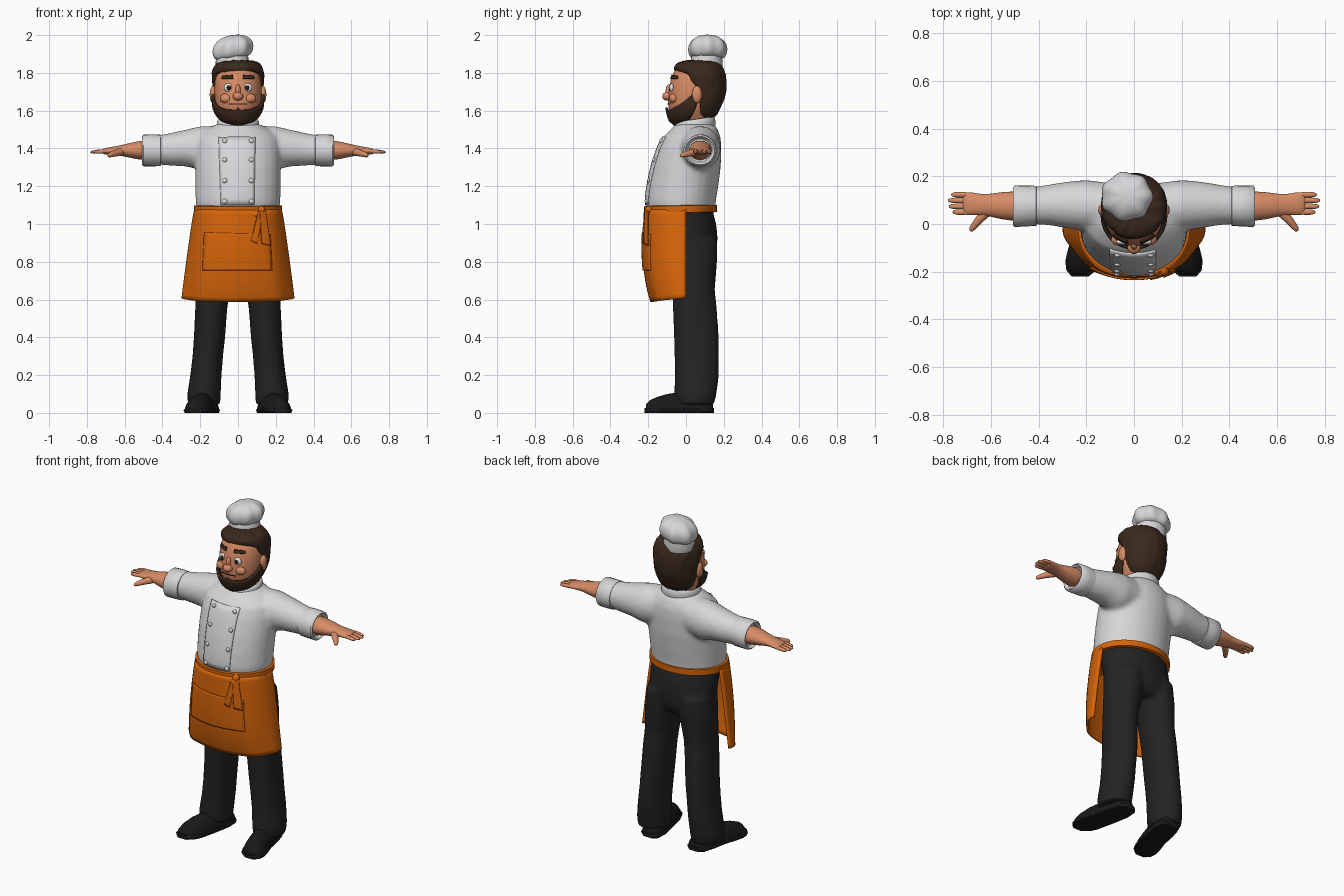
import bpy, bmesh, math, random
from mathutils import Vector

if "Cube" in bpy.data.objects:
    bpy.data.objects.remove(bpy.data.objects["Cube"])

random.seed(4)


def material(name, r, g, b):
    m = bpy.data.materials.new(name)
    m.diffuse_color = (r, g, b, 1)
    m.use_nodes = True
    m.node_tree.nodes["Principled BSDF"].inputs["Base Color"].default_value = m.diffuse_color
    return m


WHITE = material("white cloth", .68, .68, .70)
SKIN = material("skin", .68, .26, .13)
ORANGE = material("orange cloth", .68, .13, .003)
BLACK = material("black trousers", .017, .017, .018)
SHOE = material("black leather", .010, .010, .011)
HAIR = material("dark brown hair", .042, .022, .012)
EYE = material("eye white", .8, .8, .8)
DARK = material("dark iris", .02, .012, .01)


def finish(name, bm, mat, sub=0, remesh=0, thick=0, mirror=False):
    bmesh.ops.recalc_face_normals(bm, faces=bm.faces)
    me = bpy.data.meshes.new(name)
    bm.to_mesh(me)
    bm.free()
    ob = bpy.data.objects.new(name, me)
    bpy.context.collection.objects.link(ob)
    me.materials.append(mat)
    for p in me.polygons:
        p.use_smooth = True
    if thick:
        s = ob.modifiers.new("thickness", 'SOLIDIFY')
        s.thickness, s.offset = thick, 0
    if mirror:
        ob.modifiers.new("mirror", 'MIRROR')
    if remesh:
        r = ob.modifiers.new("blend", 'REMESH')
        r.mode, r.voxel_size, r.use_smooth_shade = 'VOXEL', remesh, True
        s = ob.modifiers.new("soften", 'SMOOTH')
        s.factor, s.iterations = .5, 8
    if sub:
        ob.modifiers.new("round", 'SUBSURF').levels = sub
    return ob


def skin_rings(bm, rings, cap=True, closed=True):
    rows = [[bm.verts.new(p) for p in r] for r in rings]
    n = len(rows[0])
    for a, b in zip(rows, rows[1:]):
        for i in range(n if closed else n - 1):
            j = (i + 1) % n
            bm.faces.new((a[i], a[j], b[j], b[i]))
    if cap:
        bm.faces.new(rows[0][::-1])
        bm.faces.new(rows[-1])


def ring(c, u, v, n=28):
    c, u, v = Vector(c), Vector(u), Vector(v)
    return [c + u * math.cos(t) + v * math.sin(t) for t in (2 * math.pi * i / n for i in range(n))]


def upright(rows, n=28):  # rows: z, centre x, centre y, radius x, radius y
    return [ring((x, y, z), (rx, 0, 0), (0, ry, 0), n) for z, x, y, rx, ry in rows]


def sideways(rows, n=24):  # rows: x, centre y, centre z, radius y, radius z
    return [ring((x, y, z), (0, ry, 0), (0, 0, rz), n) for x, y, z, ry, rz in rows]


def loft(name, rings, mat, **kw):
    bm = bmesh.new()
    skin_rings(bm, rings)
    return finish(name, bm, mat, **kw)


def ball(name, c, s, mat, mirror=False):
    bm = bmesh.new()
    bmesh.ops.create_uvsphere(bm, u_segments=20, v_segments=12, radius=1)
    for v in bm.verts:
        v.co = Vector(c) + Vector((v.co.x * s[0], v.co.y * s[1], v.co.z * s[2]))
    return finish(name, bm, mat, mirror=mirror)


def front_y(ob, x, z):
    ev = ob.evaluated_get(bpy.context.evaluated_depsgraph_get())
    hit, p, _, _ = ev.ray_cast(Vector((x, -1, z)), Vector((0, 1, 0)))
    return p.y if hit else 0


def plate(name, ob, corners, mat, thick=.008, off=.003, mirror=False, n=12):
    # quad patch draped over the front of another part; corners are x, z
    a, b, c, d = [Vector(p) for p in corners]
    rows = []
    for j in range(n + 1):
        l, r = a.lerp(d, j / n), b.lerp(c, j / n)
        pts = [l.lerp(r, i / n) for i in range(n + 1)]
        rows.append([(p.x, front_y(ob, p.x, p.y) - off, p.y) for p in pts])
    bm = bmesh.new()
    skin_rings(bm, rows, cap=False, closed=False)
    return finish(name, bm, mat, thick=thick, mirror=mirror)


# Jacket: torso and both sleeves blended together
bm = bmesh.new()
skin_rings(bm, upright([
    (1.06, 0, -.025, .217, .178), (1.12, 0, -.028, .225, .186), (1.2, 0, -.017, .226, .188),
    (1.3, 0, 0, .228, .184), (1.4, 0, .018, .226, .17), (1.46, 0, .03, .215, .153),
    (1.50, 0, .043, .17, .125), (1.535, 0, .048, .10, .098)]))
for s in (1, -1):
    skin_rings(bm, sideways([
        (s * .08, .07, 1.41, .1, .11), (s * .2, .077, 1.402, .108, .116), (s * .28, .08, 1.402, .098, .097),
        (s * .36, .08, 1.395, .085, .086), (s * .46, .075, 1.39, .074, .074)]))
jacket = finish("jacket", bm, WHITE, remesh=.012)
loft("sleeve_cuff", sideways([
    (.405, .076, 1.39, .07, .07), (.41, .076, 1.39, .084, .083), (.45, .076, 1.39, .086, .085),
    (.5, .074, 1.389, .087, .084), (.508, .074, 1.389, .078, .075), (.49, .074, 1.389, .064, .062)]),
    WHITE, mirror=True)
plate("jacket_flap", jacket, [(-.09, 1.10), (.085, 1.10), (.092, 1.46), (-.102, 1.46)], WHITE)
for z in (1.44, 1.34, 1.23, 1.12):
    ball("button", (.07, front_y(jacket, .07, z) - .009, z), (.013, .008, .013), WHITE, True)

# Collar, open at the front
rows = []
for r, h in ((.104, -.035), (.108, .0), (.1, .028)):
    angs = [math.radians(-90 + 14 + 332 * i / 32) for i in range(33)]
    rows.append([(r * math.cos(a), .046 + r * math.sin(a) * .98, 1.528 + h + .014 * math.sin(a)) for a in angs])
bm = bmesh.new()
skin_rings(bm, rows, cap=False, closed=False)
finish("collar", bm, WHITE, thick=.014, sub=1)

# Forearm, hand and fingers
loft("forearm", sideways([
    (.44, .075, 1.39, .06, .055), (.52, .075, 1.39, .063, .052), (.58, .078, 1.39, .053, .037),
    (.63, .08, 1.389, .043, .026), (.67, .084, 1.387, .048, .021), (.705, .086, 1.385, .049, .017),
    (.72, .086, 1.384, .042, .012)]), SKIN, sub=1, mirror=True)
for y, tip in ((.05, .762), (.074, .778), (.099, .782), (.123, .768)):
    loft("finger", sideways([(.69, y, 1.386, .012, .012), (.73, y, 1.384, .013, .012),
                             (tip - .012, y, 1.381, .0115, .010), (tip, y, 1.38, .005, .004)], 10),
         SKIN, sub=1, mirror=True)
loft("thumb", [ring(c, (r * .7, r * .7, 0), (0, 0, r), 12) for c, r in (
    ((.60, .065, 1.385), .024), ((.64, .03, 1.378), .02), ((.665, .0, 1.37), .016),
    ((.682, -.022, 1.364), .013), ((.688, -.03, 1.362), .006))], SKIN, sub=1, mirror=True)

# Trousers: hips and both legs blended together
bm = bmesh.new()
skin_rings(bm, upright([(.80, 0, .03, .16, .11), (.86, 0, .03, .205, .135), (.94, 0, .022, .208, .145),
                        (1.0, 0, .01, .208, .15), (1.08, 0, -.01, .208, .15)]))
for s in (1, -1):
    skin_rings(bm, upright([(z, s * x, y, rx, ry) for z, x, y, rx, ry in (
        (.045, .18, .048, .086, .102), (.1, .18, .05, .089, .112), (.2, .17, .058, .083, .117),
        (.3, .16, .057, .081, .118), (.4, .151, .055, .083, .119), (.55, .142, .047, .085, .117),
        (.65, .132, .04, .09, .113), (.8, .115, .043, .102, .122), (.92, .105, .035, .1, .13))]))
finish("trousers", bm, BLACK, remesh=.012)

# Shoes: rounded upper cut flat at the ground, plus a sole
FOOT = [(.143, .155, .035, .05), (.125, .157, .055, .08), (.06, .165, .066, .1), (-.03, .182, .066, .11),
        (-.1, .202, .07, .1), (-.15, .214, .07, .085), (-.19, .222, .058, .068), (-.213, .226, .034, .045)]
for name, grow, top in (("shoe", 1, 1), ("shoe_sole", 1.06, 0)):
    rings = []
    for y, x, w, h in FOOT:
        hh = h if top else .026
        r = ring((x, y * (1.03 if not top else 1), 0 if top else hh / 2),
                 (w * grow, 0, 0), (0, 0, hh if top else hh * .75), 24)
        rings.append([(p.x, p.y, min(max(p.z, 0), hh)) for p in r])
    loft(name, rings, SHOE, mirror=True)


# Apron: wraps the front half and flares to the hem
def apron_point(t, k):
    a = math.pi * t
    w = .226 + .066 * k ** .85
    d = .217 + .006 * math.sin(math.pi * k) - .037 * k ** 4
    c, s = math.cos(a), math.sin(a)
    ripple = 1 + .012 * k * math.sin(a * 9)
    return (-w * math.copysign(abs(c) ** .85, c) * ripple, -d * s ** .85 * ripple,
            1.075 - k * (.467 + .02 * s))


bm = bmesh.new()
skin_rings(bm, [[apron_point(i / 48, k / 20) for i in range(49)] for k in range(21)], cap=False, closed=False)
apron = finish("apron", bm, ORANGE, thick=.012)
plate("apron_pocket", apron, [(-.187, .755), (.18, .755), (.17, .945), (-.178, .955)], ORANGE, n=20)

# Waistband all the way round, with knot, bow and two tails
band = []
for dz, g in ((-.022, -.012), (-.02, .007), (.016, .007), (.02, -.012)):
    band.append([(p.x, p.y, p.z + dz + .018 * p.y) for p in
                 ring((0, -.029, 1.081), (.227 + g, 0, 0), (0, .186 + g, 0), 40)])
loft("waistband", band, ORANGE)
ball("apron_knot", (.125, -.195, 1.072), (.02, .022, .022), ORANGE)
ball("bow_loop", (.092, -.205, 1.05), (.03, .012, .013), ORANGE)
plate("apron_tail", apron, [(.125, .895), (.172, .885), (.145, 1.07), (.115, 1.07)], ORANGE, off=.012)
plate("apron_tail", apron, [(.068, .91), (.1, .895), (.135, 1.065), (.108, 1.065)], ORANGE, off=.008)

# Head and neck
HEAD = [(1.49, 0, .045, .074, .074), (1.55, 0, .04, .078, .085), (1.58, 0, .03, .102, .115),
        (1.63, 0, .035, .121, .133), (1.70, 0, .04, .127, .135), (1.77, 0, .046, .124, .127),
        (1.82, 0, .05, .107, .11), (1.845, 0, .05, .07, .08)]
head = loft("head", upright(HEAD), SKIN, sub=1)
ball("ear", (.132, .058, 1.685), (.018, .027, .046), SKIN, True)
ball("nose", (0, -.1, 1.676), (.028, .026, .023), SKIN)
ball("nose_bridge", (0, -.088, 1.705), (.014, .02, .035), SKIN)
ball("cheek", (.062, -.066, 1.665), (.034, .024, .026), SKIN, True)
ey = front_y(head, .05, 1.722)
ball("eye", (.051, ey + .002, 1.722), (.024, .012, .023), EYE, True)
ball("iris", (.049, ey - .008, 1.721), (.011, .005, .013), DARK, True)
plate("eyebrow", head, [(.026, 1.768), (.086, 1.768), (.08, 1.785), (.028, 1.789)], HAIR, .009, .005, True, 6)
plate("mouth", head, [(-.045, 1.632), (.045, 1.632), (.048, 1.637), (-.048, 1.637)], DARK, .004, .001, False, 8)

# Hair: full at the top, set back behind the face and ears lower down
rings = upright([(1.555, 0, .10, .085, .055), (1.60, 0, .09, .108, .085), (1.64, 0, .087, .122, .107),
                 (1.68, 0, .083, .131, .125), (1.72, 0, .08, .136, .134), (1.76, 0, .076, .138, .138),
                 (1.795, 0, .072, .138, .138), (1.80, 0, .07, .137, .138), (1.835, 0, .064, .13, .13),
                 (1.858, 0, .06, .108, .108), (1.868, 0, .06, .05, .06)], 44)
for r in rings:
    for p in r:
        z = p.z
        p += Vector((p.x, p.y - .07, 0)) * random.uniform(-.03, .04) + Vector((0, 0, random.uniform(-.006, .006)))
        if z < 1.799:
            p.y = max(p.y, .075 if z < 1.65 else .065 if z < 1.73 else .02)
loft("hair", rings, HAIR, sub=1)

# Beard: wraps the jaw and climbs to the sideburns
JAW = [(1.527, -.02, .04, .04), (1.55, -.003, .088, .083), (1.58, .01, .114, .106),
       (1.61, .022, .128, .124), (1.64, .03, .132, .132), (1.74, .04, .134, .132)]


def jaw_point(a, z):
    for p, q in zip(JAW, JAW[1:]):
        if z <= q[0]:
            break
    f = (z - p[0]) / (q[0] - p[0])
    cy, rx, ry = [p[i] + f * (q[i] - p[i]) for i in (1, 2, 3)]
    return Vector((rx * math.sin(a), cy - ry * math.cos(a), z))


rows = []
for k in range(11):
    row = []
    for i in range(41):
        t = -1 + i / 20
        top = 1.603 + .125 * abs(t) ** 3 + (.014 if i == 20 else 0)
        row.append(jaw_point(t * math.radians(102), 1.527 + (top - 1.527) * k / 10))
    rows.append(row)
bm = bmesh.new()
skin_rings(bm, rows, cap=False, closed=False)
bm.faces.new([v for v in bm.verts if v.co.z < 1.528])
finish("beard", bm, HAIR, thick=.014)

# Hat: plain band and a lobed, slightly tilted puff
loft("hat_band", upright([(1.815, -.028, .105, .09, .088), (1.82, -.028, .105, .092, .09),
                          (1.86, -.03, .108, .088, .085), (1.9, -.032, .112, .084, .08)]), WHITE)
rings = []
for z, r in ((1.875, .07), (1.882, .092), (1.90, .104), (1.925, .109), (1.955, .104), (1.98, .082),
             (1.995, .05), (2.0, .02)):
    row = []
    for i in range(48):
        a = 2 * math.pi * i / 48
        q = r * (1 + .045 * math.cos(7 * a))
        row.append((-.03 + q * math.cos(a), .115 + q * .95 * math.sin(a), z + .14 * q * math.cos(a)))
    rings.append(row)
loft("hat_puff", rings, WHITE, sub=1)

# Keep crisp edges on thin parts
for ob in bpy.context.collection.objects:
    ob.select_set(True)
    bpy.context.view_layer.objects.active = ob
bpy.ops.object.shade_smooth_by_angle(angle=math.radians(50))
